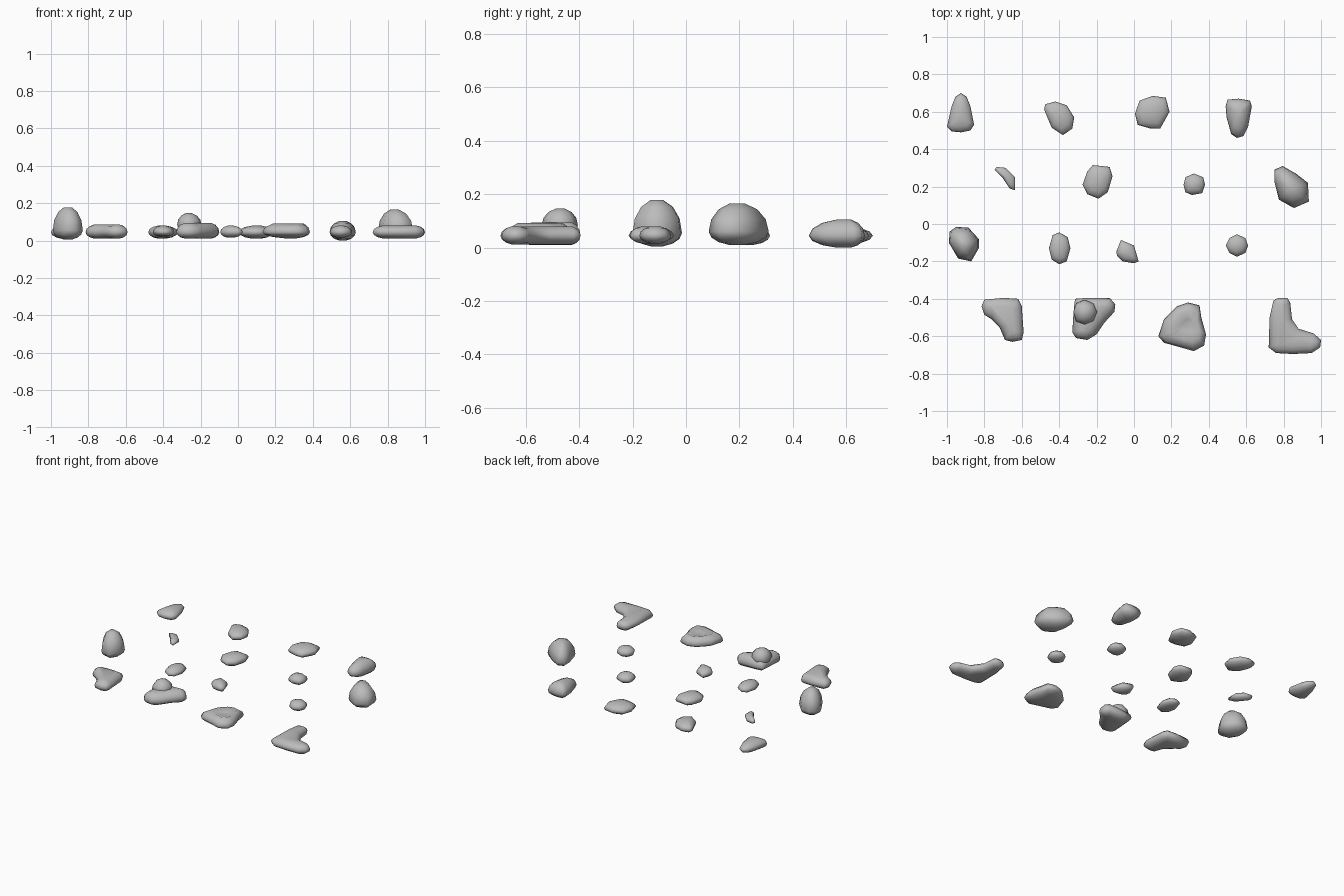
import bpy, bmesh
from math import sin, cos, radians
from mathutils import Vector
from mathutils.geometry import intersect_point_line

cube = bpy.data.objects.get("Cube")
if cube:
    bpy.data.objects.remove(cube, do_unlink=True)

# One plain stone grey
GREY = (0.5, 0.5, 0.5, 1)
stone_grey = bpy.data.materials.new("stone_grey")
stone_grey.use_nodes = True
stone_grey.diffuse_color = GREY
shader = stone_grey.node_tree.nodes["Principled BSDF"]
shader.inputs["Base Color"].default_value = GREY
shader.inputs["Roughness"].default_value = 0.8

RING_ANGLES = (-75, -50, -25, 0, 25, 50, 75)


def nearest_on_spine(point, spine):
    """Closest point to an outline point on the stone's middle line."""
    if len(spine) == 1:
        return spine[0]
    candidates = []
    for start, end in zip(spine, spine[1:]):
        hit, factor = intersect_point_line(point, start, end)
        candidates.append(start.lerp(end, min(max(factor, 0), 1)))
    return min(candidates, key=lambda c: (c - point).length)


def stone(name, centre, outline, bottom=.01, top=.08, equator=.045, spine=((0, 0),), dip=0):
    """Round a plan outline (hundredths, around the centre) into a pebble."""
    middle = Vector((*centre, 0))
    outline = [middle + Vector((x, y, 0)) / 100 for x, y in outline]
    spine = [middle + Vector((x, y, 0)) / 100 for x, y in spine]
    anchors = [nearest_on_spine(p, spine) for p in outline]
    bm = bmesh.new()
    rings = []
    for angle in RING_ANGLES:
        spread = cos(radians(angle))
        rise = sin(radians(angle)) / sin(radians(RING_ANGLES[-1]))
        reach = top - equator if rise > 0 else equator - bottom
        z = equator + rise * reach
        if angle == RING_ANGLES[-1]:
            z -= dip
        ring = []
        for anchor, p in zip(anchors, outline):
            flat = anchor.lerp(p, spread)
            ring.append(bm.verts.new((flat.x, flat.y, z)))
        rings.append(ring)
    count = len(outline)
    for low, high in zip(rings, rings[1:]):
        for i in range(count):
            j = (i + 1) % count
            bm.faces.new((low[i], low[j], high[j], high[i]))
    for cap in (rings[0], rings[-1]):
        bm.faces.new(cap)
    bmesh.ops.recalc_face_normals(bm, faces=bm.faces)
    for face in bm.faces:
        face.smooth = True
    mesh = bpy.data.meshes.new(name)
    bm.to_mesh(mesh)
    bm.free()
    mesh.materials.append(stone_grey)
    obj = bpy.data.objects.new(name, mesh)
    bpy.context.collection.objects.link(obj)
    return obj


# Back row
stone("pear_pebble", (-.925, .57),
      [(-7.5, -5), (-5, -7.5), (0, -8), (5, -7), (7, -4), (5, 6), (3, 11), (0, 13), (-3, 11), (-5, 6)])
stone("back_left_pebble", (-.41, .57),
      [(-7, 4), (-6.5, 7), (-1, 8.5), (5, 6.5), (9, 0), (8, -6), (3, -9.5), (-3, -5.5)])
stone("back_middle_pebble", (.1, .6),
      [(-9.5, -1), (-7, 6), (0, 8.5), (7, 7.5), (9, 0), (4, -9), (-1, -9), (-8, -7)])
stone("tooth_pebble", (.56, .6),
      [(-7, 3), (-6, 6.5), (0, 7), (6, 6), (7, 3), (5, -8), (2.5, -13), (-1, -14), (-4, -12), (-6.5, -3)],
      bottom=0, top=.105)

# Second row
stone("sliver_pebble", (-.685, .25),
      [(-6, 4), (-5, 5.5), (0, 5), (5, 0), (5, -7), (2, -6), (-2, 0)], bottom=.02, top=.07)
stone("round_pebble", (-.19, .23),
      [(-8.5, -2), (-6, 5), (-3, 8.5), (6, 7.5), (7.5, 2.5), (5, -6), (0, -9.5), (-6, -7)])
stone("small_pebble", (.32, .21),
      [(-5.5, 0), (-4.5, 4), (0, 6), (5, 4), (6, 0), (4.5, -4.5), (-1, -5.5), (-4.5, -4)], bottom=.015)
stone("domed_pebble", (.835, .19),
      [(-8.5, 10), (-4, 12), (3, 8), (9.5, 3), (10, -7), (2, -10.5), (-6, -6), (-8.5, 4)],
      bottom=.01, top=.165, equator=.06)

# Third row
stone("tall_pebble", (-.91, -.11),
      [(-7.5, 7), (-4, 9.5), (2.5, 9), (8, 3), (8, -2), (4, -9), (-3, -7.5), (-8, 1)],
      bottom=.005, top=.178, equator=.055)
stone("oval_pebble", (-.4, -.13),
      [(-5.5, 0), (-3.5, 7), (0, 8.5), (4.5, 6), (6, 0), (4, -7), (0, -8.5), (-4, -6)], bottom=.02)
stone("wedge_pebble", (-.04, -.15),
      [(-5.5, 0), (-3, 6.5), (4, 3.5), (6.5, -5), (4, -6), (-2, -5), (-5, -2)], bottom=.015)
stone("tiny_pebble", (.55, -.115),
      [(-6, 0), (-4, 4), (0, 6), (4.5, 4), (6, 0), (4.5, -4), (0, -6), (-4, -4)], bottom=.015)

# Front row: larger branching stones
stone("bent_stone", (-.7, -.5),
      [(-11.5, 6), (-10, 9.5), (0, 10.5), (8, 10), (10, 6), (11, -8), (10, -12),
       (5, -13), (1, -12), (-2, -5), (-6, -1), (-10, 1.5)],
      top=.086, spine=((-5, 5), (4, 4), (5, -7)))
stone("lobed_stone", (-.22, -.5),
      [(-9.5, 10), (-3, 10.5), (9, 10.5), (12, 7), (11.5, 3), (6, -3), (2, -9), (-3, -12),
       (-9, -11), (-11, -8), (-10.5, 0), (-10, 6)],
      top=.095, spine=((6, 6), (-4, 4), (-4.5, -6)))
stone("lobed_stone_bump", (-.265, -.47),
      [(-6, 0), (-4.5, 4.5), (0, 6.5), (5, 4.5), (7, 0), (5, -5), (0, -7), (-4.5, -5)],
      bottom=.04, top=.146, equator=.085)
stone("dished_stone", (.28, -.55),
      [(-15, -5), (-12, 4), (-5, 11), (1, 13), (7, 11.5), (8, 5), (10.5, -4), (9.5, -10),
       (4, -13), (-3, -11), (-12, -8.5)],
      bottom=.012, top=.104, spine=((1, 1),), dip=.03)
stone("corner_stone", (.8, -.6),
      [(-8, -6), (-7.5, 10), (-5.5, 19), (-3, 20.5), (2, 20.5), (3.5, 18), (4.5, 9), (8, 4),
       (16, 1.5), (20, -2), (19.5, -6), (15, -9), (5, -9.5), (-4, -9)],
      bottom=.012, spine=((-1.5, 16), (-1, -3), (14, -4)))
